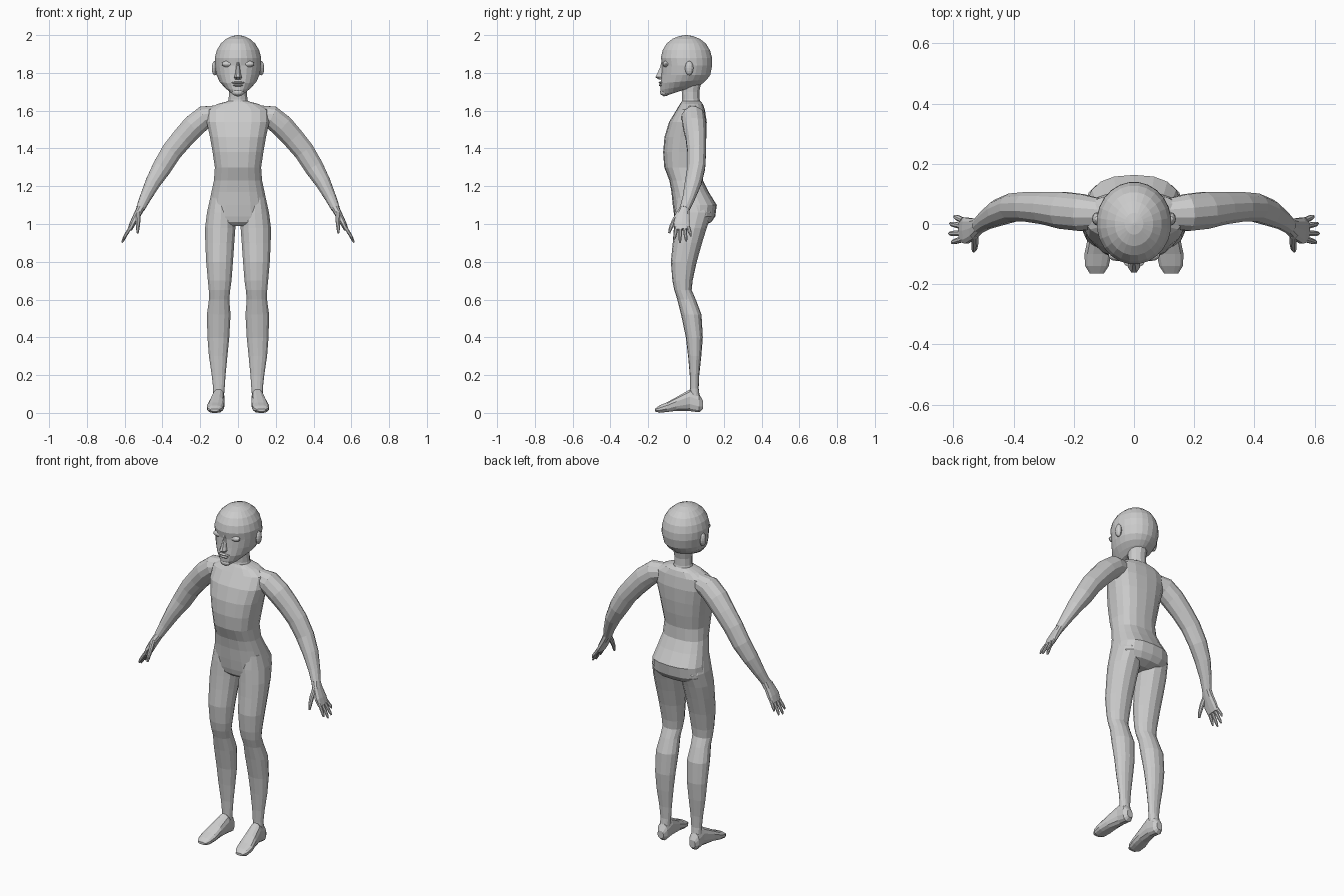
import bpy, bmesh
from math import cos, sin, pi, copysign
from mathutils import Vector as V


def ring(c, u, v, n, e=2.0):
    """Superellipse ring around c with half-axis vectors u and v."""
    pts = []
    for i in range(n):
        a = 2 * pi * (i + 0.5) / n
        p = copysign(abs(cos(a)) ** (2 / e), cos(a))
        q = copysign(abs(sin(a)) ** (2 / e), sin(a))
        pts.append(V(c) + V(u) * p + V(v) * q)
    return pts


def loft(name, rings, mirror=False):
    """Skin a list of rings, cap the ends, optionally mirror across x."""
    bm = bmesh.new()
    rows = [[bm.verts.new(p) for p in r] for r in rings]
    n = len(rows[0])
    for a, b in zip(rows, rows[1:]):
        for i in range(n):
            j = (i + 1) % n
            bm.faces.new((a[i], a[j], b[j], b[i]))
    bm.faces.new(rows[0])
    bm.faces.new(rows[-1])
    bmesh.ops.recalc_face_normals(bm, faces=bm.faces)
    finish(name, bm, mirror)


def finish(name, bm, mirror):
    me = bpy.data.meshes.new(name)
    bm.to_mesh(me)
    bm.free()
    ob = bpy.data.objects.new(name, me)
    bpy.context.collection.objects.link(ob)
    if mirror:
        ob.modifiers.new("mirror", "MIRROR")


def stack(name, secs, n, e=2.0, mirror=False):
    """Upright body part; section = z, x0, x1, y front, y back, [z rise to back]."""
    rings = []
    for z, x0, x1, yf, yb, *rise in secs:
        r = rise[0] / 2 if rise else 0
        c = ((x0 + x1) / 2, (yf + yb) / 2, z + r)
        rings.append(ring(c, ((x1 - x0) / 2, 0, 0), (0, (yb - yf) / 2, r), n, e))
    loft(name, rings, mirror)


def limb(name, secs, n, e=2.0):
    """Tube along a path; section = x, y, z, half width in y, half thickness."""
    rings = []
    for i, (x, y, z, ry, rn) in enumerate(secs):
        a = secs[max(i - 1, 0)]
        b = secs[min(i + 1, len(secs) - 1)]
        t = (V(b[:3]) - V(a[:3])).normalized()
        v = t.cross(V((0, 1, 0))).normalized()
        rings.append(ring((x, y, z), v.cross(t) * ry, v * rn, n, e))
    loft(name, rings, True)


def blob(name, c, s, mirror=False, seg=12):
    """Scaled low-poly sphere."""
    bm = bmesh.new()
    bmesh.ops.create_uvsphere(bm, u_segments=seg, v_segments=8, radius=1)
    bmesh.ops.scale(bm, vec=s, verts=bm.verts)
    bmesh.ops.translate(bm, vec=c, verts=bm.verts)
    finish(name, bm, mirror)


def sym(*secs):
    """Sections centred on x = 0, given as z, half width, y front, y back, [rise]."""
    return [(s[0], -s[1], s[1], *s[2:]) for s in secs]


# head
stack("head", sym(
    (1.675, .025, -.118, .03, .05), (1.685, .048, -.132, .07, .045),
    (1.71, .073, -.136, .09, .035), (1.745, .099, -.136, .112, .02),
    (1.79, .115, -.13, .13), (1.84, .124, -.127, .14),
    (1.88, .124, -.134, .139), (1.92, .113, -.125, .128),
    (1.955, .092, -.104, .106), (1.98, .064, -.073, .075),
    (1.995, .031, -.035, .037), (2.0, .004, -.004, .005)), 24)

# face and ears
stack("nose", sym(
    (1.865, .008, -.13, -.1), (1.83, .011, -.139, -.1), (1.795, .016, -.155, -.1),
    (1.777, .022, -.164, -.1), (1.765, .016, -.146, -.1)), 8)
blob("eyelid", (.056, -.105, 1.847), (.03, .018, .017), True)
blob("upper_lip", (0, -.128, 1.748), (.034, .017, .007))
blob("lower_lip", (0, -.127, 1.735), (.028, .017, .008))
blob("chin", (0, -.112, 1.697), (.033, .026, .02))
blob("ear", (.123, .017, 1.825), (.016, .022, .038), True)

# neck
stack("neck", sym(
    (1.76, .055, -.03, .085), (1.70, .05, -.024, .072),
    (1.66, .051, -.022, .074), (1.62, .065, -.03, .085)), 12)

# torso and pelvis
stack("torso", sym(
    (1.65, .055, -.022, .076), (1.635, .11, -.032, .09), (1.605, .165, -.05, .1),
    (1.54, .168, -.09, .11), (1.46, .15, -.114, .108), (1.38, .136, -.121, .1),
    (1.30, .124, -.115, .087), (1.23, .129, -.088, .09), (1.17, .142, -.077, .12),
    (1.10, .157, -.07, .163), (1.04, .163, -.062, .155), (1.01, .14, -.055, .135),
    (.99, .07, -.035, .09)), 18, 2.5)

# legs
stack("leg", [
    (1.14, .03, .148, -.05, .1), (1.06, .012, .166, -.06, .138),
    (.98, .012, .176, -.064, .11), (.9, .018, .175, -.07, .085),
    (.8, .025, .17, -.08, .057), (.7, .033, .161, -.072, .035),
    (.65, .04, .156, -.062, .03), (.6, .045, .155, -.046, .052),
    (.52, .038, .166, -.026, .082), (.4, .045, .163, -.001, .089),
    (.3, .055, .155, .011, .081), (.2, .065, .14, .02, .07),
    (.13, .07, .132, .022, .067), (.07, .075, .132, .02, .075)], 14, 2.2, True)

# feet, lofted from heel to toe: y, z low, z high, x inner, x outer
foot = [(.09, .02, .065, .085, .123), (.07, .002, .1, .072, .136),
        (.02, .008, .125, .07, .137), (-.05, .01, .085, .071, .155),
        (-.1, .004, .057, .074, .166), (-.14, 0, .04, .083, .163),
        (-.165, .008, .022, .1, .147)]
loft("foot", [ring(((a + b) / 2, y, (lo + hi) / 2), ((b - a) / 2, 0, 0),
                   (0, 0, (hi - lo) / 2), 12, 2.5)
              for y, lo, hi, a, b in foot], True)

# arms
limb("arm", [
    (.11, .035, 1.58, .05, .05), (.175, .038, 1.567, .063, .062),
    (.235, .045, 1.518, .063, .063), (.292, .053, 1.455, .056, .06),
    (.35, .057, 1.385, .051, .057), (.402, .055, 1.3, .048, .053),
    (.45, .038, 1.22, .045, .042), (.49, .015, 1.14, .034, .031),
    (.516, -.006, 1.083, .027, .024)], 12)

# hands
limb("palm", [
    (.512, -.004, 1.09, .025, .022), (.533, -.016, 1.05, .036, .019),
    (.557, -.022, 1.005, .045, .016), (.573, -.02, .97, .041, .012)], 10, 2.6)
limb("thumb", [
    (.53, -.035, 1.06, .016, .014), (.528, -.063, 1.015, .014, .012),
    (.53, -.081, .98, .011, .01), (.532, -.089, .952, .006, .006)], 8)
for i, (y0, y1, z) in enumerate([(-.05, -.062, .918), (-.03, -.032, .902),
                                 (-.008, .002, .908), (.012, .026, .935)]):
    k = (.985 - z) / .08
    limb("finger_%d" % (i + 1), [
        (.568, y0, .985, .01, .01), (.568 + .024 * k, (y0 + y1) / 2, (.985 + z) / 2, .01, .009),
        (.568 + .038 * k, y0 * .2 + y1 * .8, z + .014, .008, .008),
        (.568 + .044 * k, y1, z, .004, .004)], 8)
